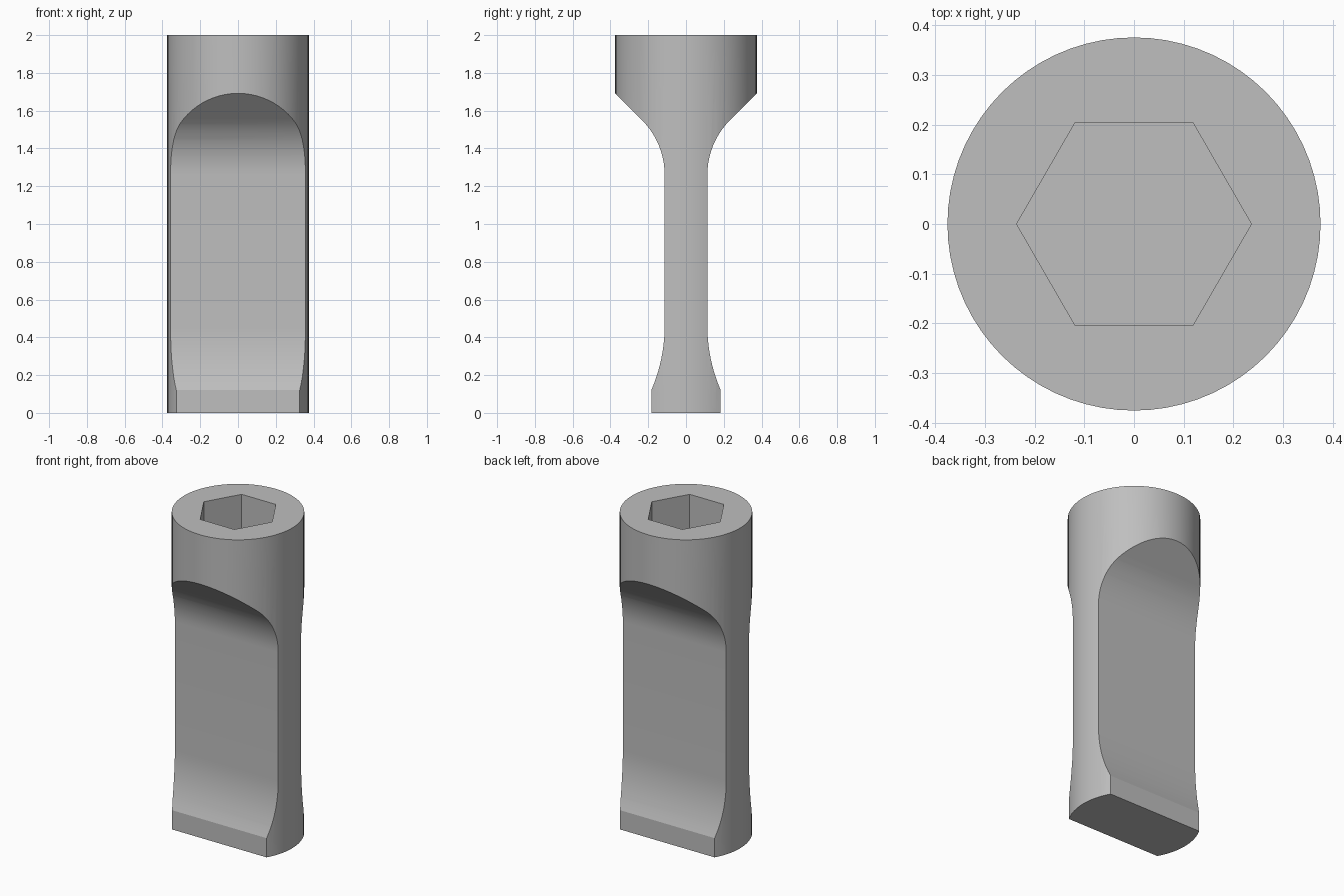
import bpy, bmesh, math

cube = bpy.data.objects.get("Cube")
if cube:
    bpy.data.objects.remove(cube, do_unlink=True)

RADIUS, HEIGHT = 0.375, 2.0
WAIST = 0.113           # half thickness of the flat shank
SOCKET_DEPTH = 0.3

steel = bpy.data.materials.new("plain_grey_steel")
steel.use_nodes = True
grey = (0.52, 0.52, 0.52, 1)
steel.diffuse_color = grey
steel.node_tree.nodes["Principled BSDF"].inputs["Base Color"].default_value = grey


def prism(name, outline, direction):
    """Extrude a closed outline of 3D points along a direction."""
    bm = bmesh.new()
    face = bm.faces.new([bm.verts.new(p) for p in outline])
    out = bmesh.ops.extrude_face_region(bm, geom=[face])["geom"]
    moved = [g for g in out if isinstance(g, bmesh.types.BMVert)]
    bmesh.ops.translate(bm, verts=moved, vec=direction)
    bmesh.ops.recalc_face_normals(bm, faces=bm.faces)
    mesh = bpy.data.meshes.new(name)
    bm.to_mesh(mesh)
    bm.free()
    mesh.materials.append(steel)
    obj = bpy.data.objects.new(name, mesh)
    bpy.context.collection.objects.link(obj)
    return obj


def ring(radius, sides, z):
    return [(radius * math.cos(math.tau * i / sides),
             radius * math.sin(math.tau * i / sides), z) for i in range(sides)]


def fillet(z, radius, sweep, sign, steps=10):
    """Arc leaving the waist at height z, flaring outward."""
    return [(WAIST + radius * (1 - math.cos(sweep * i / steps)),
             z + sign * radius * math.sin(sweep * i / steps))
            for i in range(steps + 1)]


def cut(target, cutter, operation):
    cutter.hide_render = True
    mod = target.modifiers.new(operation.lower(), 'BOOLEAN')
    mod.operation, mod.object, mod.solver = operation, cutter, 'EXACT'
    bpy.context.view_layer.objects.active = target
    bpy.ops.object.modifier_apply(modifier=mod.name)
    bpy.data.objects.remove(cutter, do_unlink=True)


# Round bar
body = prism("socket_tool_body", ring(RADIUS, 72, 0), (0, 0, HEIGHT))

# Side profile: blade tip, lower flare, waist, upper flare, round head
lower = fillet(0.46, 0.85, math.asin(0.4), -1)[::-1]
upper = fillet(1.26, 0.41, math.radians(45), 1)
y, z = upper[-1]
flare = 0.45 - y
half = [(lower[0][0], -0.1)] + lower + upper + [(0.45, z + flare), (0.45, HEIGHT + 0.1)]
outline = [(-0.5, y, z) for y, z in half] + [(-0.5, -y, z) for y, z in reversed(half)]
cut(body, prism("side_profile_cutter", outline, (1, 0, 0)), 'INTERSECT')

# Hexagonal socket in the head
hexagon = ring(0.236, 6, HEIGHT - SOCKET_DEPTH)
cut(body, prism("hex_socket_cutter", hexagon, (0, 0, SOCKET_DEPTH + 0.1)), 'DIFFERENCE')

bpy.ops.object.select_all(action='DESELECT')
body.select_set(True)
bpy.context.view_layer.objects.active = body
bpy.ops.object.shade_smooth_by_angle(angle=math.radians(20))
